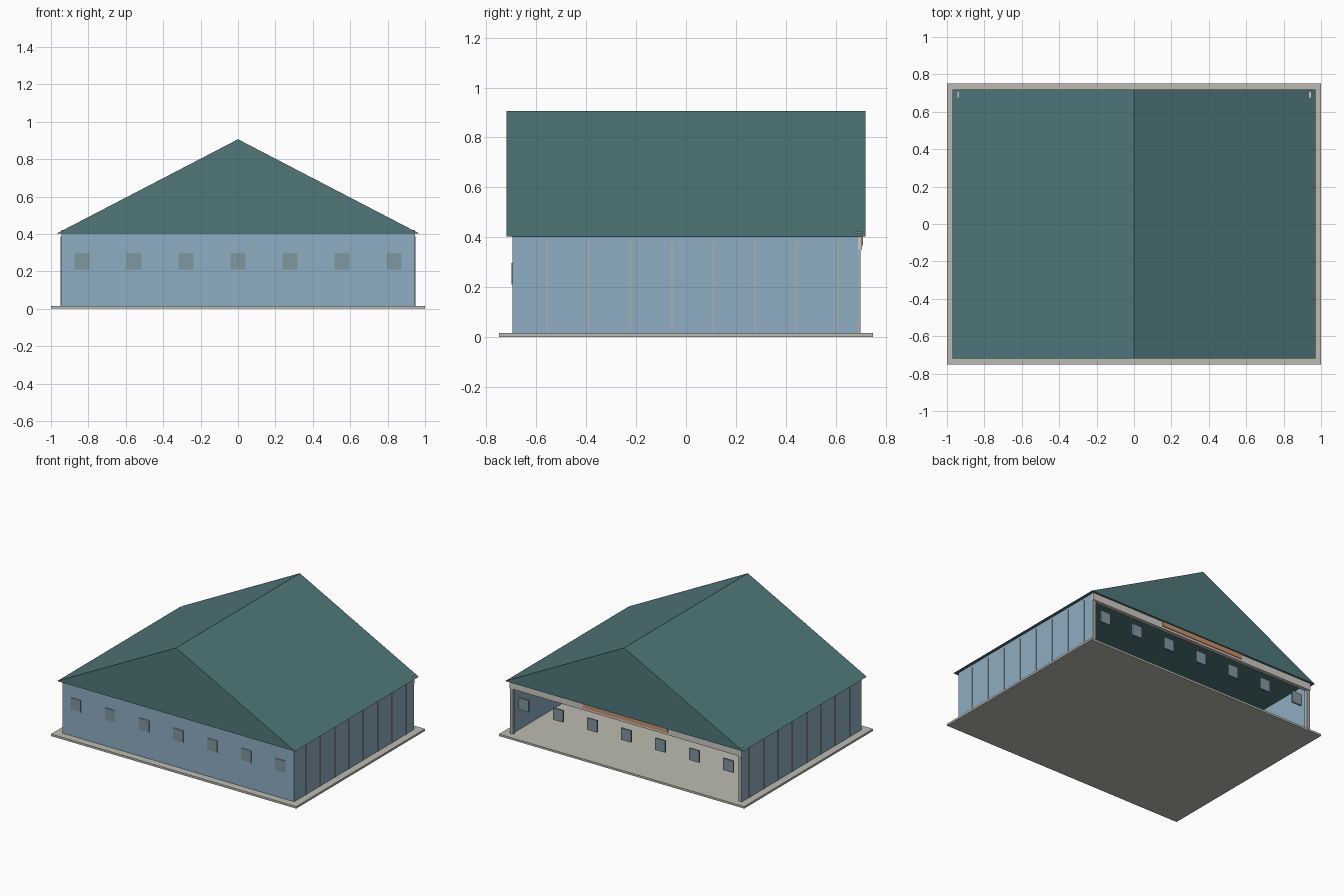
import bpy, bmesh

if "Cube" in bpy.data.objects:
    bpy.data.objects.remove(bpy.data.objects["Cube"])


def material(name, rgb):
    m = bpy.data.materials.new(name)
    m.diffuse_color = (*rgb, 1)
    m.use_nodes = True
    m.node_tree.nodes["Principled BSDF"].inputs["Base Color"].default_value = m.diffuse_color
    return m


WALL = material("wall_blue", (0.27, 0.42, 0.54))
ROOF = material("roof_green", (0.08, 0.185, 0.195))
CONCRETE = material("concrete", (0.50, 0.50, 0.44))
GLASS = material("window_glass", (0.22, 0.31, 0.35))
TRIM = material("trim_grey", (0.40, 0.43, 0.43))
FASCIA = material("fascia_white", (0.62, 0.58, 0.54))
ORANGE = material("panel_orange", (0.60, 0.28, 0.15))


def finish(name, bm, mat):
    bmesh.ops.recalc_face_normals(bm, faces=bm.faces)
    me = bpy.data.meshes.new(name)
    bm.to_mesh(me)
    bm.free()
    me.materials.append(mat)
    ob = bpy.data.objects.new(name, me)
    bpy.context.collection.objects.link(ob)
    return ob


def box(name, x, y, z, mat):
    """Box from (min, max) ranges on each axis."""
    bm = bmesh.new()
    bmesh.ops.create_cube(bm, size=1)
    for v in bm.verts:
        for i, (a, b) in enumerate((x, y, z)):
            v.co[i] = a if v.co[i] < 0 else b
    return finish(name, bm, mat)


# Floor slab
box("floor_slab", (-1, 1), (-0.75, 0.75), (0, 0.015), CONCRETE)

# Front wall; the back stays open
box("front_wall", (-0.945, 0.945), (-0.695, -0.68), (0.002, 0.402), WALL)

# Side walls with vertical ribs and back door posts
for side, s in (("left", -1), ("right", 1)):
    box(side + "_wall", sorted((s * 0.93, s * 0.945)), (-0.68, 0.69), (0.002, 0.402), WALL)
    for i in range(8):
        y = -0.557 + i * 0.1667
        box(f"{side}_wall_rib_{i + 1}", sorted((s * 0.94, s * 0.949)),
            (y - 0.004, y + 0.004), (0.015, 0.385), TRIM)
    box(side + "_door_post", sorted((s * 0.92, s * 0.944)), (0.675, 0.70), (0.015, 0.355), TRIM)

# Window panes along the front wall and across the back opening
for end, s in (("front", -1), ("back", 1)):
    for i in range(7):
        x = (i - 3) * 0.278
        box(f"{end}_window_{i + 1}", (x - 0.041, x + 0.041),
            sorted((s * 0.688, s * 0.699)), (0.21, 0.297), GLASS)

# Header beam over the opening and the plain orange panel on it
box("door_header", (-0.945, 0.945), (0.677, 0.705), (0.35, 0.42), FASCIA)
box("header_panel", (-0.345, 0.345), (0.70, 0.71), (0.367, 0.41), ORANGE)

# Gable roof: triangular profile extruded along y
bm = bmesh.new()
profile = [bm.verts.new((x, -0.72, z)) for x, z in ((-0.97, 0.402), (0.97, 0.402), (0, 0.906))]
gable = bm.faces.new(profile)
ext = bmesh.ops.extrude_face_region(bm, geom=[gable], use_keep_orig=True)
bmesh.ops.translate(bm, vec=(0, 1.44, 0),
                    verts=[g for g in ext["geom"] if isinstance(g, bmesh.types.BMVert)])
finish("gable_roof", bm, ROOF)
